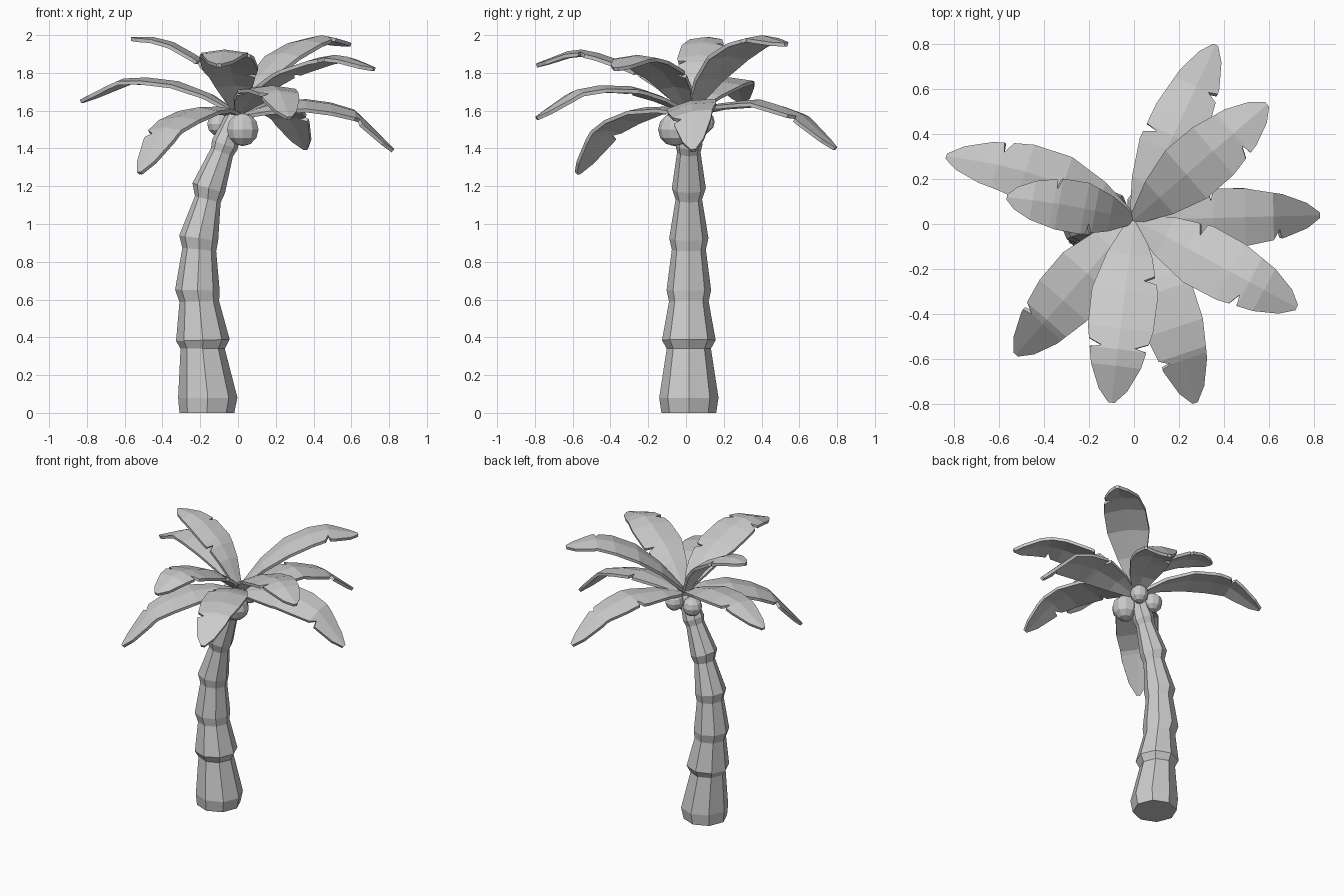
import bpy, bmesh, math
from mathutils import Vector, Matrix

if "Cube" in bpy.data.objects:
    bpy.data.objects.remove(bpy.data.objects["Cube"])

grey = bpy.data.materials.new("light_grey")
grey.diffuse_color = (0.6, 0.6, 0.6, 1)
grey.use_nodes = True
grey.node_tree.nodes["Principled BSDF"].inputs["Base Color"].default_value = grey.diffuse_color


def add_object(name, bm):
    bmesh.ops.recalc_face_normals(bm, faces=bm.faces)
    mesh = bpy.data.meshes.new(name)
    bm.to_mesh(mesh)
    bm.free()
    mesh.materials.append(grey)
    ob = bpy.data.objects.new(name, mesh)
    bpy.context.collection.objects.link(ob)
    return ob


def lerp_table(table, t):
    for (a, va), (b, vb) in zip(table, table[1:]):
        if t <= b:
            return va + (vb - va) * (t - a) / (b - a)
    return table[-1][1]


# Trunk: eight-sided rings along a leaning path (centre x, z, radius, tilt)
RINGS = [(-.165, 0, .145, 0), (-.16, .08, .157, 0), (-.187, .34, .117, 0),
         (-.186, .385, .142, -.03), (-.205, .59, .105, -.02), (-.215, .65, .118, .02),
         (-.205, .865, .09, .1), (-.208, .925, .104, .14), (-.16, 1.13, .07, .25),
         (-.155, 1.19, .09, .3), (-.085, 1.38, .062, .36), (-.07, 1.42, .072, .36),
         (-.01, 1.59, .045, .3)]
bm = bmesh.new()
loops = []
for cx, z, r, tilt in RINGS:
    rot = Matrix.Rotation(tilt, 3, 'Y')
    loops.append([bm.verts.new(Vector((cx, .015, z)) + rot @ Vector(
        (r * math.cos(k * math.tau / 8), r * math.sin(k * math.tau / 8), 0))) for k in range(8)])
for a, b in zip(loops, loops[1:]):
    for k in range(8):
        bm.faces.new((a[k], a[(k + 1) % 8], b[(k + 1) % 8], b[k]))
bm.faces.new(loops[0])
bm.faces.new(loops[-1])
add_object("trunk", bm)

# Coconuts under the crown
for i, (pos, r) in enumerate([((.025, -.06, 1.5), .088), ((-.1, .07, 1.53), .066),
                              ((.03, .09, 1.54), .062)]):
    bm = bmesh.new()
    bmesh.ops.create_uvsphere(bm, u_segments=10, v_segments=6, radius=r,
                              matrix=Matrix.Translation(pos))
    add_object(f"coconut_{i + 1}", bm)

# Fronds: arched leaves with a midrib and slits torn into their edges
WIDTH = [(0, .02), (.2, .095), (.4, .14), (.6, .138), (.8, .105), (.93, .06), (1, .012)]
ROOT = Vector((0, .02))


def frond(name, tip, heights, notches, scale=1, bow=0, roll=0):
    zs = [(k / 4, h) for k, h in enumerate(heights)]
    line = Vector(tip) - ROOT
    side = Vector((-line.y, line.x)).normalized()
    stops = {t: (1, 1) for t, _ in WIDTH}
    for t, s in notches:                       # s: 1 = left edge, -1 = right edge
        stops[t - .03] = stops[t + .012] = (1, 1)
        stops[t] = (.58, 1) if s > 0 else (1, .58)
        if (t, -s) in notches:
            stops[t] = (.58, .58)
    bm = bmesh.new()
    rows = []
    for t in sorted(stops):
        w = lerp_table(WIDTH, t) * scale
        mid = ROOT + line * t + side * bow * math.sin(math.pi * t)
        z = lerp_table(zs, t)
        row = []
        for f in (stops[t][0], 0, -stops[t][1]):
            p = mid + side * f * w
            row.append(bm.verts.new((p.x, p.y, z - abs(f) * w * .14 + f * w * roll)))
        rows.append(row)
    for a, b in zip(rows, rows[1:]):
        for k in (0, 1):
            bm.faces.new((a[k], a[k + 1], b[k + 1], b[k]))
    ob = add_object(name, bm)
    mod = ob.modifiers.new("thickness", 'SOLIDIFY')
    mod.thickness = .02
    mod.offset = 0


L, R = 1, -1
frond("frond_back", (.36, .79), (1.58, 1.64, 1.65, 1.58, 1.4), [(.47, L), (.76, R)], .92)
frond("frond_back_right", (.59, .53), (1.6, 1.82, 1.95, 1.99, 1.95), [(.74, R)])
frond("frond_right", (.82, .04), (1.57, 1.63, 1.65, 1.59, 1.39), [(.42, L), (.78, R)], .92, 0, .2)
frond("frond_front_right", (.72, -.37), (1.59, 1.77, 1.86, 1.89, 1.82), [(.36, L), (.7, R)])
frond("frond_front_near", (.27, -.79), (1.59, 1.69, 1.74, 1.7, 1.56), [(.36, R), (.77, R)], .95, .02)
frond("frond_front", (-.1, -.79), (1.59, 1.78, 1.88, 1.92, 1.84), [(.33, L), (.7, L), (.7, R)], 1.05)
frond("frond_front_left", (-.52, -.575), (1.58, 1.62, 1.6, 1.5, 1.27), [(.77, R)], 1)
frond("frond_left", (-.83, .3), (1.58, 1.71, 1.77, 1.76, 1.65), [(.73, R)], .9, -.05)
frond("frond_back_left", (-.565, .12), (1.58, 1.82, 1.93, 1.98, 1.98), [(.35, L), (.63, R)], .82, -.01)
